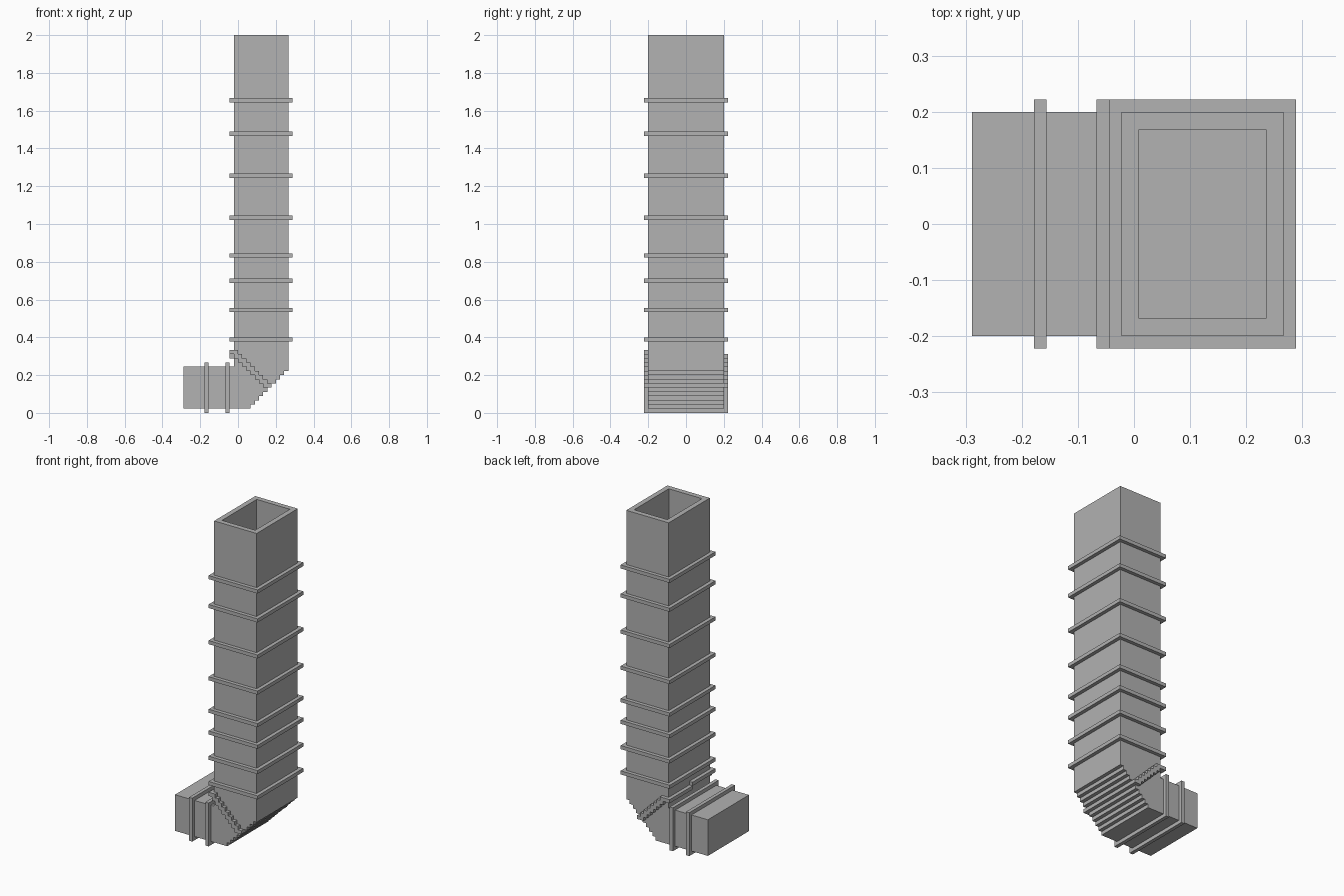
import bpy, bmesh
from mathutils import Vector

if "Cube" in bpy.data.objects:
    bpy.data.objects.remove(bpy.data.objects["Cube"], do_unlink=True)

U = 2 / 90  # grid unit: everything below is in whole units

grey = bpy.data.materials.new("duct_grey")
grey.use_nodes = True
COLOUR = (0.445, 0.445, 0.445, 1)
grey.diffuse_color = COLOUR
grey.node_tree.nodes["Principled BSDF"].inputs["Base Color"].default_value = COLOUR


def finish(bm, name):
    bmesh.ops.recalc_face_normals(bm, faces=bm.faces)
    bmesh.ops.scale(bm, vec=(U, U, U), verts=bm.verts)
    mesh = bpy.data.meshes.new(name)
    bm.to_mesh(mesh)
    bm.free()
    mesh.materials.append(grey)
    obj = bpy.data.objects.new(name, mesh)
    bpy.context.collection.objects.link(obj)
    return obj


def add_box(bm, lo, hi):
    lo, hi = Vector(lo), Vector(hi)
    verts = bmesh.ops.create_cube(bm, size=1)["verts"]
    for v in verts:
        v.co = (lo + hi) / 2 + v.co * (hi - lo)


def collar(name, lo, hi, axis):
    """Square frame wrapped round the duct, open along the axis."""
    bm = bmesh.new()
    add_box(bm, lo, hi)
    bm.normal_update()
    ends = [f for f in bm.faces if abs(f.normal[axis]) > 0.9]
    bmesh.ops.inset_individual(bm, faces=ends, thickness=2)
    bmesh.ops.delete(bm, geom=ends, context="FACES_ONLY")
    rim = [e for e in bm.edges if e.is_boundary]
    bmesh.ops.bridge_loops(bm, edges=rim)
    finish(bm, name)


# Duct body: side profile with a stepped outer elbow, extruded across y
profile = [(-13, 1), (3, 1)]
for i in range(9):
    profile += [(3 + i, 2 + i), (4 + i, 2 + i)]
profile += [(12, 90), (-1, 90), (-1, 11), (-13, 11)]

bm = bmesh.new()
side = bm.faces.new([bm.verts.new((x, -9, z)) for x, z in profile])
grown = bmesh.ops.extrude_face_region(bm, geom=[side])["geom"]
for v in grown:
    if isinstance(v, bmesh.types.BMVert):
        v.co.y = 9
bmesh.ops.recalc_face_normals(bm, faces=bm.faces)

# Hollow the upright from its open top
top = max(bm.faces, key=lambda f: f.calc_center_median().z)
bmesh.ops.inset_individual(bm, faces=[top], thickness=2)
floor = bmesh.ops.extrude_discrete_faces(bm, faces=[top])["faces"][0]
rim_edges = [e for e in bm.edges if e.is_boundary and e not in floor.edges[:]]
for v in floor.verts:
    v.co.z = 12
bmesh.ops.remove_doubles(bm, verts=bm.verts, dist=0.001)
finish(bm, "duct_body")

# Collars on the upright and on the outlet
for n, z in enumerate((17, 24, 31, 37, 46, 56, 66, 74)):
    collar(f"upright_collar_{n + 1}", (-2, -10, z), (13, 10, z + 1), 2)
for n, x in enumerate((-8, -3)):
    collar(f"outlet_collar_{n + 1}", (x, -10, 0), (x + 1, 10, 12), 0)

# Stepped diagonal seam on both sides of the elbow
for name, y, first in (("front_elbow_seam", -10, 0), ("back_elbow_seam", 9, 1)):
    bm = bmesh.new()
    for k in range(first, 9):
        add_box(bm, (k - 2, y, 14 - k), (k, y + 1, 15 - k))
    finish(bm, name)

# Seam across the inner corner, half a step lower at the back
bm = bmesh.new()
add_box(bm, (-2, -10, 14), (-1, 0, 15))
add_box(bm, (-2, 0, 13), (-1, 10, 14))
finish(bm, "inner_corner_seam")
